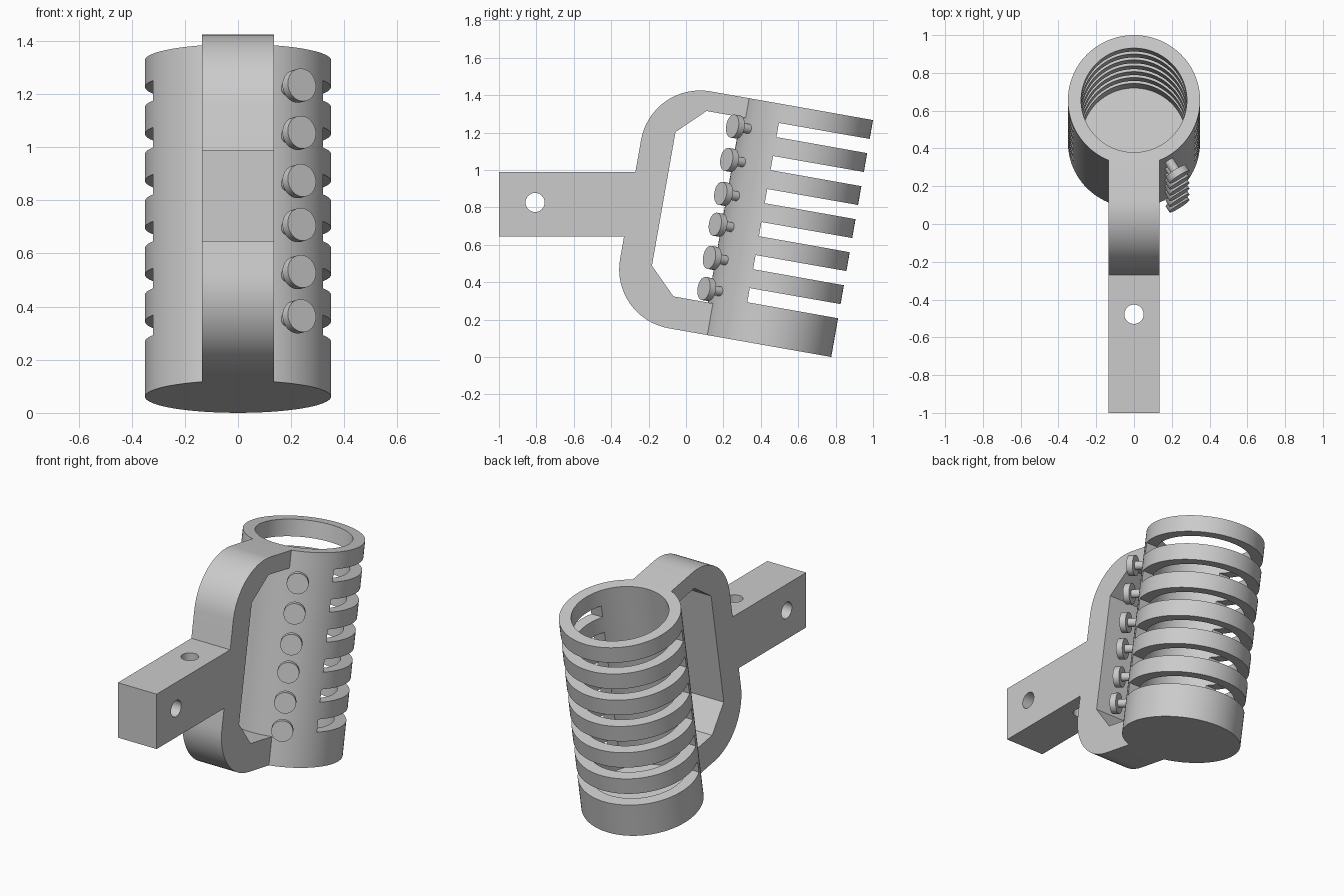
import bpy, bmesh, math
from mathutils import Matrix, Vector

cube = bpy.data.objects.get("Cube")
if cube:
    bpy.data.objects.remove(cube, do_unlink=True)

GREY = (0.6, 0.6, 0.6, 1.0)
grey = bpy.data.materials.new("plain grey")
grey.use_nodes = True
grey.diffuse_color = GREY
grey.node_tree.nodes["Principled BSDF"].inputs["Base Color"].default_value = GREY

# Tilted frame shared by the cup, bracket and pins
TILT = Matrix.Translation((0, 0.432, 0.061)) @ Matrix.Rotation(math.radians(-10), 4, 'X')
HEIGHT, OUTER, INNER, FLOOR = 1.286, 0.35, 0.28, 0.07
HALF_WIDTH = 0.135


def add_cylinder(bm, start, end, radius, segments=48):
    start, end = Vector(start), Vector(end)
    axis = end - start
    place = Matrix.Translation((start + end) / 2) @ axis.to_track_quat('Z', 'Y').to_matrix().to_4x4()
    bmesh.ops.create_cone(bm, cap_ends=True, segments=segments, radius1=radius,
                          radius2=radius, depth=axis.length, matrix=place)


def add_box(bm, low, high):
    low, high = Vector(low), Vector(high)
    place = Matrix.Translation((low + high) / 2) @ Matrix.Diagonal((*(high - low), 1))
    bmesh.ops.create_cube(bm, size=1, matrix=place)


def make(name, bm, matrix=Matrix()):
    bmesh.ops.recalc_face_normals(bm, faces=bm.faces)
    mesh = bpy.data.meshes.new(name)
    bm.to_mesh(mesh)
    bm.free()
    mesh.materials.append(grey)
    obj = bpy.data.objects.new(name, mesh)
    obj.matrix_world = matrix
    bpy.context.collection.objects.link(obj)
    return obj


def activate(obj):
    bpy.ops.object.select_all(action='DESELECT')
    obj.select_set(True)
    bpy.context.view_layer.objects.active = obj


def cut(obj, cutter):
    cutter.hide_render = True
    mod = obj.modifiers.new("cut", 'BOOLEAN')
    mod.operation, mod.solver, mod.object = 'DIFFERENCE', 'EXACT', cutter
    activate(obj)
    bpy.ops.object.modifier_apply(modifier=mod.name)
    bpy.data.objects.remove(cutter, do_unlink=True)


def smooth(obj):
    activate(obj)
    bpy.ops.object.shade_smooth_by_angle(angle=math.radians(30))


# Cup: hollow cylinder with a floor
bm = bmesh.new()
add_cylinder(bm, (0, 0, 0), (0, 0, HEIGHT), OUTER, 96)
cup = make("slotted_cup", bm, TILT)
bm = bmesh.new()
add_cylinder(bm, (0, 0, FLOOR), (0, 0, HEIGHT + 0.2), INNER, 96)
cut(cup, make("bore_cutter", bm, TILT))

# Six slots open to the back leave a stack of ribs
bm = bmesh.new()
for i in range(6):
    z = 0.21 + 0.1793 * i
    add_box(bm, (-0.5, -0.143, z), (0.5, 0.5, z + 0.077))
cut(cup, make("slot_cutter", bm, TILT))
smooth(cup)

# Bracket: C-shaped loop with rounded outside and chamfered inside corners
END, FRONT, ROUND = -0.30, -0.853, 0.32
profile = [(END, 0)]
for centre_z, first in ((ROUND, 270), (HEIGHT - ROUND, 180)):
    for i in range(17):
        a = math.radians(first - 90 * i / 16)
        profile.append((FRONT + ROUND + ROUND * math.cos(a), centre_z + ROUND * math.sin(a)))
profile += [(END, HEIGHT), (END, 1.179), (-0.535, 1.179), (-0.679, 1.04),
            (-0.679, 0.314), (-0.537, 0.172), (END, 0.172)]
bm = bmesh.new()
face = bm.faces.new([bm.verts.new((-HALF_WIDTH, y, z)) for y, z in profile])
side = bmesh.ops.extrude_face_region(bm, geom=[face])
bmesh.ops.translate(bm, vec=(2 * HALF_WIDTH, 0, 0),
                    verts=[v for v in side["geom"] if isinstance(v, bmesh.types.BMVert)])
smooth(make("loop_bracket", bm, TILT))

# Mounting arm with one cross hole and one vertical hole
bm = bmesh.new()
add_box(bm, (-HALF_WIDTH, -1, 0.645), (HALF_WIDTH, -0.2, 0.99))
arm = make("mounting_arm", bm)
bm = bmesh.new()
add_cylinder(bm, (-0.5, -0.807, 0.826), (0.5, -0.807, 0.826), 0.051)
add_cylinder(bm, (0, -0.478, 0.3), (0, -0.478, 1.3), 0.051)
cut(arm, make("hole_cutter", bm))
smooth(arm)

# Headed pins along the left of the cup's front
angle = math.radians(32)
outward = Vector((math.sin(angle), -math.cos(angle), 0))
for i, z in enumerate((0.242, 0.411, 0.591, 0.759, 0.943, 1.124)):
    up = Vector((0, 0, z))
    bm = bmesh.new()
    add_cylinder(bm, up + outward * 0.33, up + outward * 0.43, 0.026, 32)
    add_cylinder(bm, up + outward * 0.416, up + outward * 0.454, 0.0625, 32)
    smooth(make(f"pin_{i + 1}", bm, TILT))
